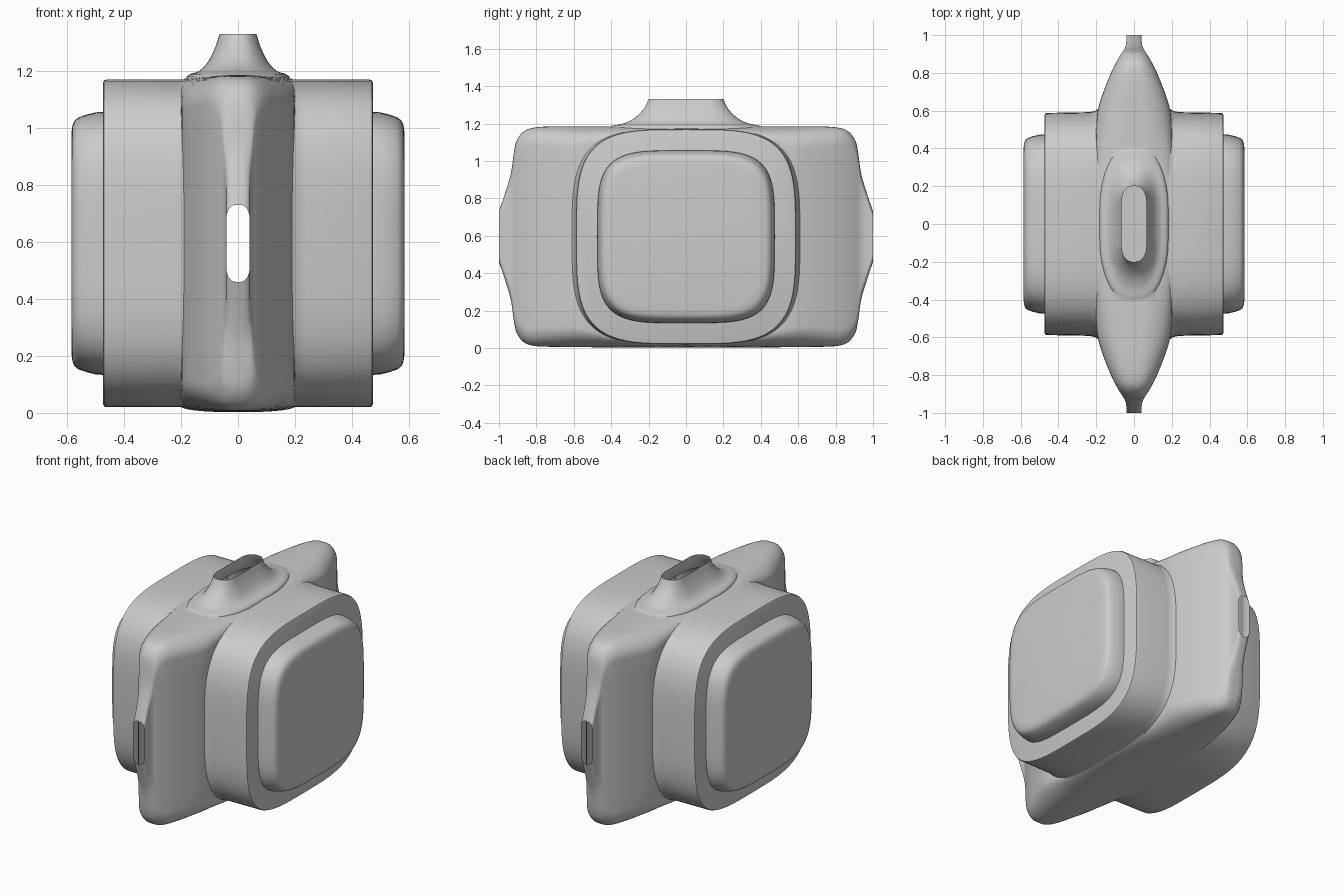
import bpy, bmesh, math
from mathutils import Vector

if "Cube" in bpy.data.objects:
    bpy.data.objects.remove(bpy.data.objects["Cube"])


def spline(rows, n=4):
    # Catmull-Rom resampling of a table of stations
    out = []
    for i in range(len(rows) - 1):
        p = [Vector(rows[max(0, min(len(rows) - 1, i + k))]) for k in (-1, 0, 1, 2)]
        for j in range(n):
            t = j / n
            out.append(0.5 * (2 * p[1] + (p[2] - p[0]) * t
                              + (2 * p[0] - 5 * p[1] + 4 * p[2] - p[3]) * t * t
                              + (3 * p[1] - p[0] - 3 * p[2] + p[3]) * t ** 3))
    return out + [Vector(rows[-1])]


def rounded(a, b, ra, rb, n=8, side=10):
    # rectangle with elliptical corners, half sizes a and b
    pts = []
    for q, (sx, sy) in enumerate(((1, 1), (-1, 1), (-1, -1), (1, -1))):
        for i in range(n + 1):
            t = math.pi / 2 * (q + i / n)
            pts.append((sx * (a - ra) + ra * math.cos(t), sy * (b - rb) + rb * math.sin(t)))
        if q in (1, 3):
            continue
    out = []
    for i, p in enumerate(pts):
        out.append(p)
        if i in (n + n + 1, len(pts) - 1):      # split the long straight sides
            e = pts[(i + 1) % len(pts)]
            out += [(p[0] + (e[0] - p[0]) * k / side, p[1] + (e[1] - p[1]) * k / side)
                    for k in range(1, side)]
    return out


def superellipse(a, b, e=3.8, n=96):
    f = lambda v: math.copysign(abs(v) ** (2 / e), v)
    return [(a * f(math.cos(2 * math.pi * i / n)), b * f(math.sin(2 * math.pi * i / n)))
            for i in range(n)]


def loft(name, rings):
    bm = bmesh.new()
    vs = [[bm.verts.new(p) for p in r] for r in rings]
    for r0, r1 in zip(vs, vs[1:]):
        for i in range(len(r0)):
            k = (i + 1) % len(r0)
            bm.faces.new((r0[i], r0[k], r1[k], r1[i]))
    bm.faces.new(vs[0])
    bm.faces.new(vs[-1])
    bmesh.ops.recalc_face_normals(bm, faces=bm.faces)
    me = bpy.data.meshes.new(name)
    bm.to_mesh(me)
    bm.free()
    ob = bpy.data.objects.new(name, me)
    bpy.context.collection.objects.link(ob)
    return ob


def smooth(ob, angle=35):
    bpy.ops.object.select_all(action='DESELECT')
    ob.select_set(True)
    bpy.context.view_layer.objects.active = ob
    bpy.ops.object.shade_smooth_by_angle(angle=math.radians(angle))


# central lens-shaped shell: y, half width, bottom, top, corner rx share, corner rz
half = spline([
    (0.0, .200, .003, 1.185, .8, .02), (.30, .200, .003, 1.185, .8, .04),
    (.50, .200, .004, 1.185, .8, .09), (.60, .192, .005, 1.185, .8, .11),
    (.70, .162, .006, 1.185, .8, .11), (.80, .122, .010, 1.180, .8, .10),
    (.86, .092, .026, 1.163, .8, .09), (.90, .068, .070, 1.120, .8, .08),
    (.918, .056, .130, 1.060, .8, .07), (.935, .047, .250, .940, .8, .06),
    (.96, .041, .340, .850, .8, .05), (1.0, .040, .460, .730, .8, .045)])
stations = [(-s[0], *s[1:]) for s in half[:0:-1]] + [tuple(s) for s in half]
body = loft("body_shell", [
    [(u, y, (zb + zt) / 2 + v) for u, v in rounded(w, (zt - zb) / 2, w * rx, rz)]
    for y, w, zb, zt, rx, rz in stations])

# top neck: z, half x, half y, corner ry
neck = loft("top_neck", [
    [(u, v, z) for u, v in rounded(hx, hy, hx * .85, ry)]
    for z, hx, hy, ry in spline([
        (1.12, .18, .42, .34), (1.18, .18, .41, .33), (1.20, .137, .335, .25),
        (1.23, .107, .275, .17), (1.28, .081, .225, .11), (1.33, .065, .20, .08)])])

ZC = .595
joined = [neck]
for sign, side in ((-1, "left"), (1, "right")):
    # drum with a flared root: x, half y, half z
    joined.append(loft(side + "_drum", [
        [(sign * x, u, ZC + v) for u, v in superellipse(hy, hz)]
        for x, hy, hz in ((.10, .64, .575), (.16, .64, .575), (.185, .612, .575),
                          (.21, .598, .575), (.24, .592, .575), (.462, .588, .575),
                          (.470, .585, .572), (.473, .578, .565))]))
    # stepped side cap
    cap = loft(side + "_cap", [
        [(sign * x, u, ZC + v) for u, v in superellipse(hy, hz, 4.2)]
        for x, hy, hz in ((.465, .475, .462), (.50, .473, .460), (.535, .465, .451),
                          (.560, .456, .442), (.573, .447, .432), (.581, .430, .415),
                          (.585, .400, .385))])
    smooth(cap)

# merge neck and drums into one shell
for ob in joined:
    mod = body.modifiers.new("join", 'BOOLEAN')
    mod.operation = 'UNION'
    mod.solver = 'EXACT'
    mod.object = ob
    bpy.context.view_layer.objects.active = body
    bpy.ops.object.modifier_apply(modifier=mod.name)
    bpy.data.objects.remove(ob)

# open the neck and both end slots
bm = bmesh.new()
bm.from_mesh(body.data)
ends = [f for f in bm.faces if all(abs(v.co.y) > .9995 for v in f.verts)
        or all(v.co.z > 1.3295 for v in f.verts)]
bmesh.ops.delete(bm, geom=ends, context='FACES')
bm.to_mesh(body.data)
bm.free()
smooth(body, 40)
